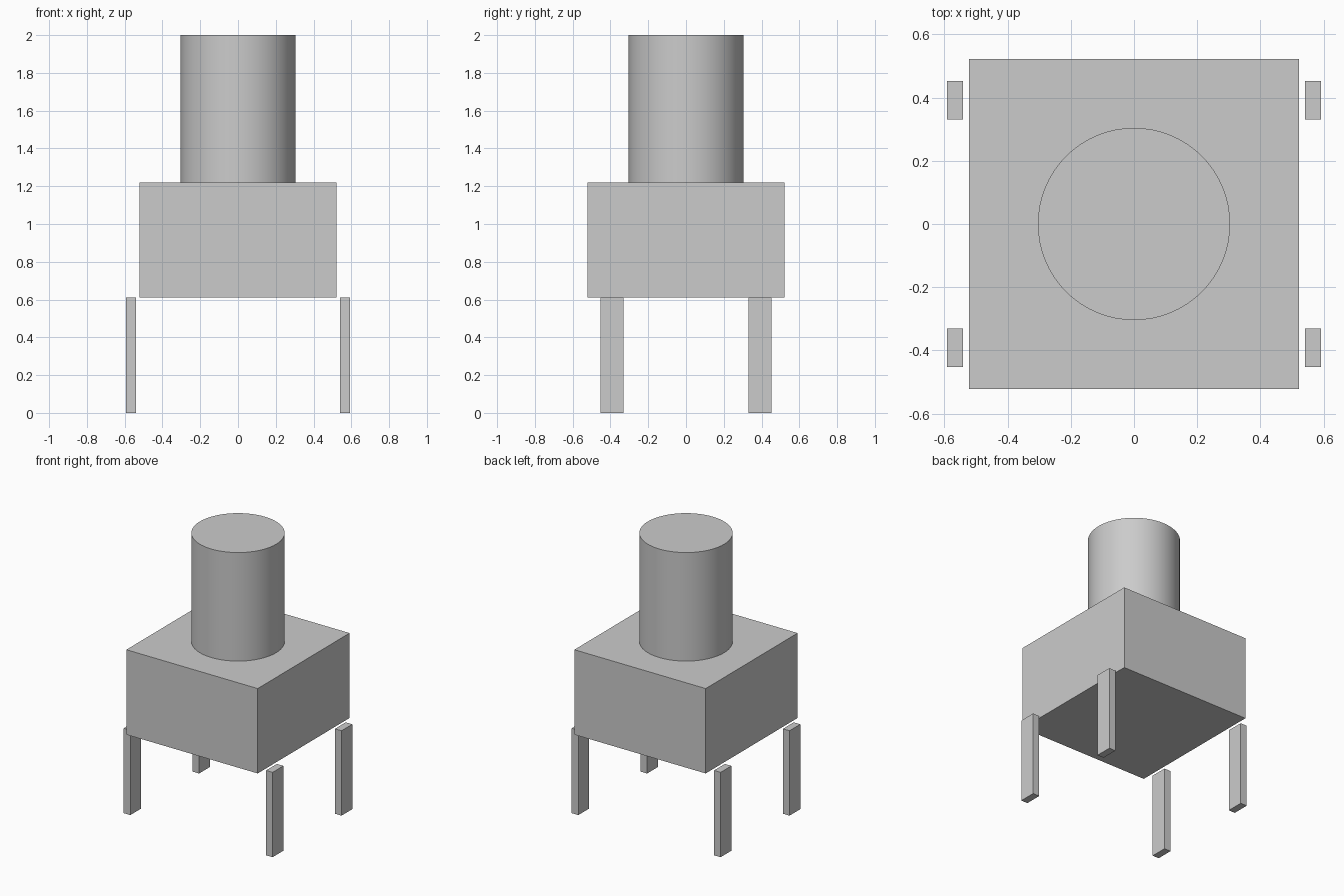
import bpy

default_cube = bpy.data.objects.get("Cube")
if default_cube:
    bpy.data.objects.remove(default_cube, do_unlink=True)

# Single grey material
GREY = (0.6, 0.6, 0.6, 1.0)
grey = bpy.data.materials.new("plain grey")
grey.use_nodes = True
grey.diffuse_color = GREY
grey.node_tree.nodes["Principled BSDF"].inputs["Base Color"].default_value = GREY


def add_box(name, centre, size):
    bpy.ops.mesh.primitive_cube_add(size=1, location=centre)
    box = bpy.context.object
    box.name = name
    box.scale = size
    bpy.ops.object.transform_apply(location=False, rotation=False, scale=True)
    box.data.materials.append(grey)
    return box


LEG_TOP = 0.61
BODY_TOP = 1.22
TOTAL = 2.0

# Square housing
add_box("body", (0, 0, (LEG_TOP + BODY_TOP) / 2), (1.044, 1.044, BODY_TOP - LEG_TOP))

# Round push button
bpy.ops.mesh.primitive_cylinder_add(
    vertices=64, radius=0.304, depth=TOTAL - BODY_TOP,
    location=(0, 0, (BODY_TOP + TOTAL) / 2))
button = bpy.context.object
button.name = "button"
button.data.materials.append(grey)
bpy.ops.object.shade_smooth_by_angle()

# Four flat pins, just outside the housing's left and right sides
for side, sx in (("left", 1), ("right", -1)):
    for end, sy in (("front", -1), ("back", 1)):
        add_box(f"{end}_{side}_pin", (sx * 0.566, sy * 0.391, LEG_TOP / 2),
                (0.052, 0.122, LEG_TOP))
